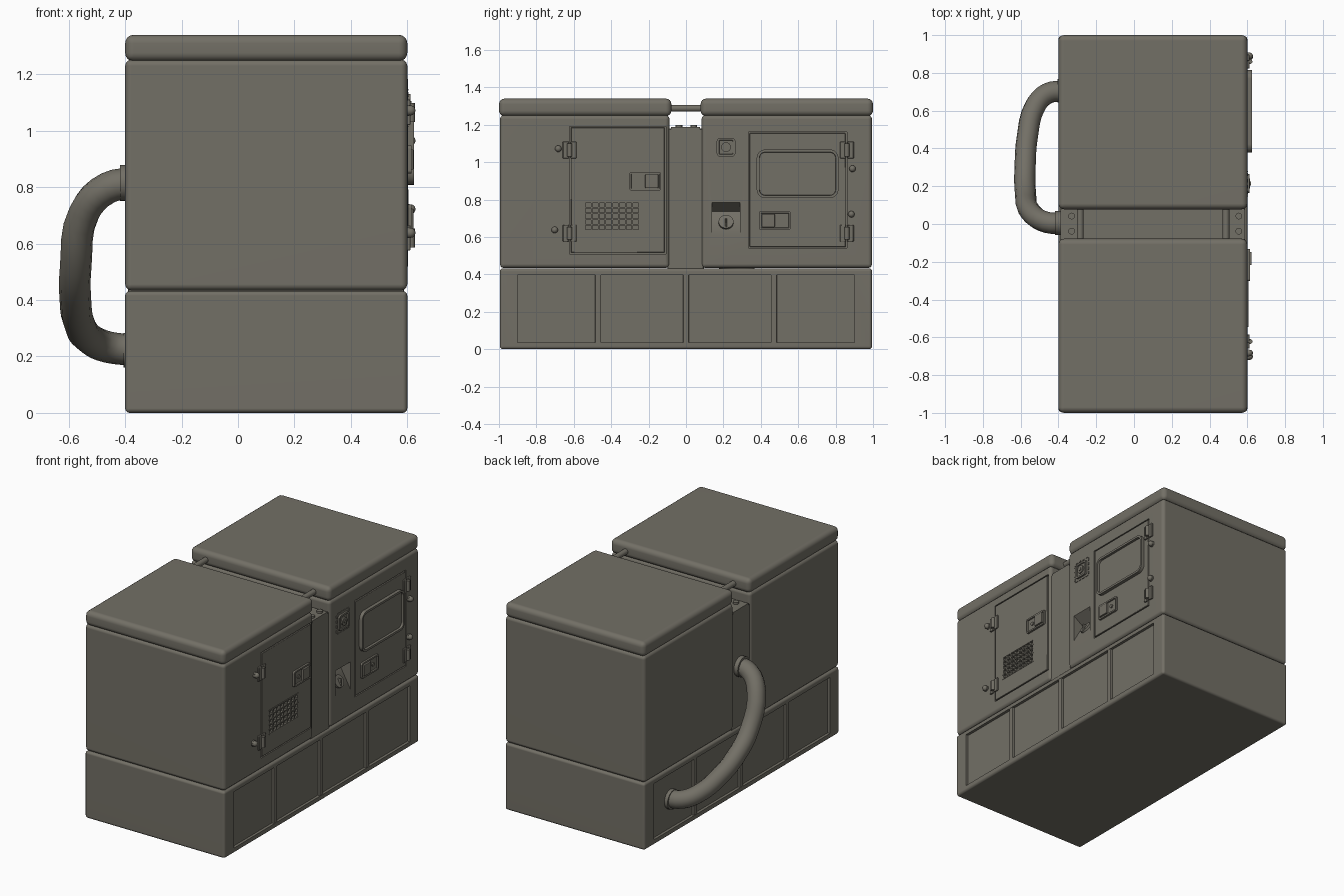
import bpy, bmesh, math
from mathutils import Vector, Matrix

if "Cube" in bpy.data.objects:
    bpy.data.objects.remove(bpy.data.objects["Cube"])

paint = bpy.data.materials.new("drab_grey_paint")
paint.diffuse_color = (0.17, 0.16, 0.132, 1)
paint.use_nodes = True
paint.node_tree.nodes["Principled BSDF"].inputs["Base Color"].default_value = paint.diffuse_color


def make(name, bm):
    bmesh.ops.recalc_face_normals(bm, faces=bm.faces)
    me = bpy.data.meshes.new(name)
    bm.to_mesh(me)
    bm.free()
    ob = bpy.data.objects.new(name, me)
    bpy.context.collection.objects.link(ob)
    me.materials.append(paint)
    return ob


def box(name, lo, hi, bevel=0.0, segs=3):
    bm = bmesh.new()
    bmesh.ops.create_cube(bm, size=1)
    for v in bm.verts:
        v.co = Vector([(lo[i] + hi[i]) / 2 + v.co[i] * (hi[i] - lo[i]) for i in range(3)])
    if bevel:
        bmesh.ops.bevel(bm, geom=bm.edges[:], offset=bevel, segments=segs,
                        profile=0.5, affect='EDGES', clamp_overlap=True)
    return make(name, bm)


def rod(name, a, b, r, n=20):
    a, b = Vector(a), Vector(b)
    bm = bmesh.new()
    rot = (b - a).to_track_quat('Z', 'Y').to_matrix().to_4x4()
    bmesh.ops.create_cone(bm, cap_ends=True, segments=n, radius1=r, radius2=r,
                          depth=(b - a).length, matrix=Matrix.Translation((a + b) / 2) @ rot)
    return make(name, bm)


def dome(name, c, r):
    bm = bmesh.new()
    bmesh.ops.create_uvsphere(bm, u_segments=14, v_segments=8, radius=r,
                              matrix=Matrix.Translation(c))
    return make(name, bm)


def plate(name, y0, y1, z0, z1, r, x0, x1, inset=0.0, depth=0.0):
    # rounded plate facing +x, with an optional sunken centre
    bm = bmesh.new()
    vs = []
    for k, (cy, cz) in enumerate([(y1 - r, z1 - r), (y0 + r, z1 - r), (y0 + r, z0 + r), (y1 - r, z0 + r)]):
        for i in range(6):
            a = math.pi / 2 * (k + i / 5)
            vs.append(bm.verts.new((x0, cy + r * math.cos(a), cz + r * math.sin(a))))
    face = bm.faces.new(vs)
    res = bmesh.ops.extrude_face_region(bm, geom=[face])
    for v in [g for g in res["geom"] if isinstance(g, bmesh.types.BMVert)]:
        v.co.x = x1
    bmesh.ops.recalc_face_normals(bm, faces=bm.faces)
    if inset:
        top = max(bm.faces, key=lambda f: f.calc_center_median().x)
        bmesh.ops.inset_region(bm, faces=[top], thickness=inset)
        bmesh.ops.inset_region(bm, faces=[top], thickness=0.002, depth=-depth)
    return make(name, bm)


def cut(ob, cutter):
    cutter.hide_render = True
    m = ob.modifiers.new("cut", 'BOOLEAN')
    m.operation, m.object = 'DIFFERENCE', cutter
    bpy.context.view_layer.objects.active = ob
    bpy.ops.object.modifier_apply(modifier=m.name)
    bpy.data.objects.remove(cutter)


# base with recessed, ribbed panels on both long sides
base = box("base", (-0.4, -0.995, 0), (0.6, 0.995, 0.432), 0.016)
for x0, x1, side in ((0.582, 0.65, "right"), (-0.45, -0.382, "left")):
    cut(base, box("panel_cutter", (x0, -0.9, 0.035), (x1, 0.9, 0.398)))
    for y in (-0.47, 0, 0.47):
        lo, hi = (0.57, 0.599) if side == "right" else (-0.399, -0.37)
        box(f"{side}_rib", (lo, y - 0.016, 0.03), (hi, y + 0.016, 0.403), 0.006, 2)

# two housings with lids
front = box("front_housing", (-0.4, -0.995, 0.434), (0.6, -0.088, 1.252), 0.022)
rear = box("rear_housing", (-0.4, 0.083, 0.434), (0.6, 0.995, 1.252), 0.022)
box("front_lid", (-0.4, -1.0, 1.246), (0.6, -0.078, 1.34), 0.03, 4)
box("rear_lid", (-0.4, 0.078, 1.246), (0.6, 1.0, 1.34), 0.03, 4)

# core between housings, bolted end plates, tie bars
box("core", (-0.39, -0.1, 0.42), (0.588, 0.095, 1.18), 0.004, 1)
for x0, x1, xb, xr in ((-0.39, -0.27, -0.33, -0.285), (0.47, 0.588, 0.555, 0.487)):
    box("core_plate", (x0, -0.08, 1.175), (x1, 0.075, 1.187))
    for y in (-0.038, 0.042):
        rod("core_bolt", (xb, y, 1.18), (xb, y, 1.2), 0.018, 12)
    rod("tie_bar", (xr, -0.12, 1.288), (xr, 0.12, 1.288), 0.018)

# doors set into shallow pockets
doors = {}
for body, name, y0, y1, z0, z1 in ((front, "front_door", -0.622, -0.108, 0.51, 1.192),
                                   (rear, "rear_door", 0.333, 0.86, 0.54, 1.162)):
    cut(body, box("door_cutter", (0.586, y0, z0), (0.65, y1, z1)))
    g = 0.007
    doors[name] = box(name, (0.584, y0 + g, z0 + g), (0.602, y1 - g, z1 - g), 0.002, 1)

# vent grille
gy0, gy1, gz0, gz1 = -0.54, -0.25, 0.635, 0.787
cut(doors["front_door"], box("vent_cutter", (0.589, gy0, gz0), (0.65, gy1, gz1)))
for i in range(9):
    y = gy0 + (gy1 - gy0) * i / 8
    box("vent_bar", (0.585, y - 0.004, gz0), (0.604, y + 0.004, gz1))
for i in range(6):
    z = gz0 + (gz1 - gz0) * i / 5
    box("vent_slat", (0.585, gy0 - 0.004, z - 0.004), (0.605, gy1 + 0.004, z + 0.004))

# window
plate("window_frame", 0.378, 0.815, 0.808, 1.068, 0.045, 0.598, 0.624, 0.014, 0.014)

# latches, the second one mirrored
for y, z, s in ((-0.218, 0.898, 1), (0.475, 0.688, -1)):
    plate("latch_frame", y - 0.085, y + 0.085, z - 0.05, z + 0.05, 0.012, 0.598, 0.615, 0.01, 0.008)
    ya, yb = sorted((y + s * 0.0, y + s * 0.07))
    box("latch_paddle", (0.6, ya, z - 0.036), (0.622, yb, z + 0.036), 0.004, 2)
    rod("latch_lock", (0.6, y - s * 0.033, z), (0.614, y - s * 0.033, z), 0.012, 14)

# hinges and side bolts
for y, zs, s in ((-0.622, (1.065, 0.62), -1), (0.86, (1.065, 0.62), 1)):
    for z in zs:
        for k in (-1, 1):
            a, b = sorted((y + k * 0.004, y + k * 0.037))
            box("hinge_leaf", (0.596, a, z - 0.045), (0.612, b, z + 0.045), 0.003, 1)
        rod("hinge_pin", (0.614, y, z - 0.034), (0.614, y, z + 0.034), 0.013, 14)
for y, z in ((-0.683, 1.072), (-0.702, 0.638), (0.89, 0.965), (0.884, 0.722)):
    rod("stop_washer", (0.598, y, z), (0.608, y, z), 0.019, 14)
    dome("stop_bolt", (0.612, y, z), 0.0175)

# power socket with dashed surround
sy, sz = 0.214, 1.08
plate("socket_plate", sy - 0.05, sy + 0.05, sz - 0.05, sz + 0.05, 0.018, 0.598, 0.612, 0.012, 0.006)
rod("socket_ring", (0.6, sy, sz), (0.615, sy, sz), 0.026)
rod("socket_pin", (0.6, sy, sz), (0.62, sy, sz), 0.011)
for k in (-1, 1):
    for t in (-0.048, -0.016, 0.016, 0.048):
        for cy, cz, hy, hz in ((t, k * 0.065, 0.009, 0.0025), (k * 0.065, t, 0.0025, 0.009)):
            box("socket_dash", (0.598, sy + cy - hy, sz + cz - hz), (0.604, sy + cy + hy, sz + cz + hz))

# sloping switch recess with rotary knob
bm = bmesh.new()
ends = [[bm.verts.new((x, y, z)) for x, z in ((0.62, 0.784), (0.6, 0.784), (0.53, 0.735), (0.6, 0.61), (0.62, 0.61))]
        for y in (0.14, 0.29)]
bm.faces.new(ends[0])
bm.faces.new(ends[1])
for i in range(5):
    j = (i + 1) % 5
    bm.faces.new((ends[0][i], ends[0][j], ends[1][j], ends[1][i]))
cut(rear, make("switch_cutter", bm))
n = Vector((0.125, 0, 0.07)).normalized()
c = Vector((0.563, 0.214, 0.676))
rod("switch_knob", c - n * 0.015, c + n * 0.014, 0.04)
box("switch_lever", (0.565, 0.208, 0.65), (0.592, 0.22, 0.7), 0.003, 1)

# connecting hose with collars
cu = bpy.data.curves.new("hose", 'CURVE')
cu.dimensions, cu.bevel_depth, cu.bevel_resolution = '3D', 0.056, 4
cu.resolution_u, cu.use_fill_caps = 4, True
pts = [(-0.36, 0.005, 0.815), (-0.46, 0.008, 0.798), (-0.545, 0.06, 0.71), (-0.575, 0.17, 0.52),
       (-0.576, 0.32, 0.395), (-0.565, 0.46, 0.325), (-0.525, 0.62, 0.262), (-0.46, 0.69, 0.233),
       (-0.36, 0.705, 0.222)]
sp = cu.splines.new('BEZIER')
sp.bezier_points.add(len(pts) - 1)
for p, co in zip(sp.bezier_points, pts):
    p.co = co
    p.handle_left_type = p.handle_right_type = 'AUTO'
hose = bpy.data.objects.new("hose", cu)
bpy.context.collection.objects.link(hose)
cu.materials.append(paint)
bpy.ops.object.select_all(action='DESELECT')
hose.select_set(True)
bpy.context.view_layer.objects.active = hose
bpy.ops.object.convert(target='MESH')
rod("upper_collar", (-0.37, 0.005, 0.815), (-0.418, 0.005, 0.815), 0.064, 24)
rod("lower_collar", (-0.37, 0.705, 0.222), (-0.405, 0.705, 0.222), 0.062, 24)

# smooth shading with sharp creases and flat panels
bpy.ops.object.select_all(action='SELECT')
bpy.ops.object.shade_smooth_by_angle(angle=math.radians(38))
for ob in bpy.context.scene.objects:
    if ob.type == 'MESH':
        ob.modifiers.new("flat_panels", 'WEIGHTED_NORMAL').keep_sharp = True
